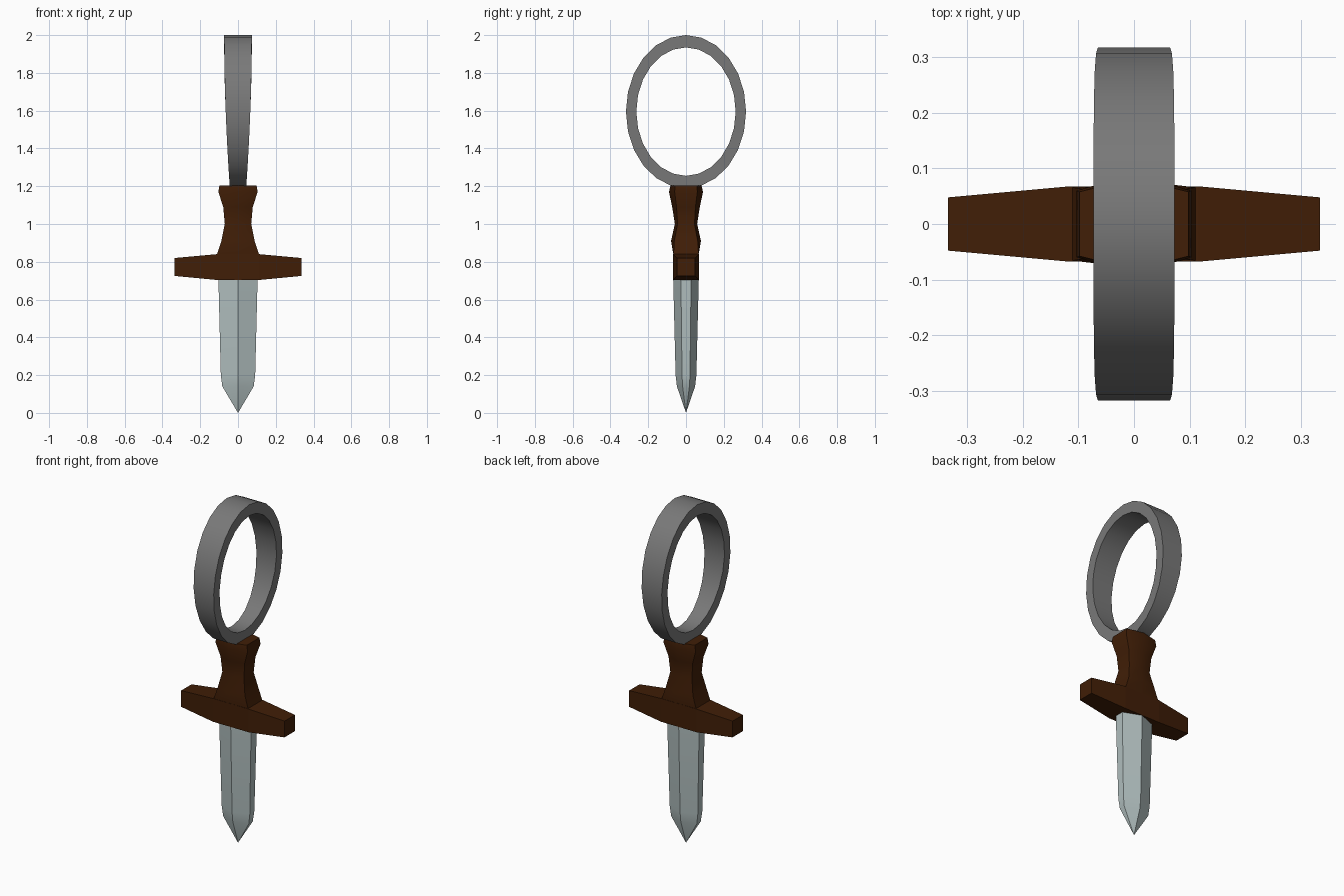
import bpy, math

if "Cube" in bpy.data.objects:
    bpy.data.objects.remove(bpy.data.objects["Cube"])


def material(name, rgb):
    m = bpy.data.materials.new(name)
    m.diffuse_color = (*rgb, 1)
    m.use_nodes = True
    m.node_tree.nodes["Principled BSDF"].inputs["Base Color"].default_value = m.diffuse_color
    return m


wood = material("dark_wood", (0.052, 0.013, 0.002))
steel = material("pale_steel", (0.44, 0.52, 0.52))
iron = material("dark_iron", (0.19, 0.19, 0.19))


def build(name, verts, faces, mat=None, smooth=None):
    me = bpy.data.meshes.new(name)
    me.from_pydata(verts, [], faces)
    ob = bpy.data.objects.new(name, me)
    bpy.context.collection.objects.link(ob)
    bpy.context.view_layer.objects.active = ob
    ob.select_set(True)
    if mat:
        me.materials.append(mat)
    bpy.ops.object.mode_set(mode='EDIT')
    bpy.ops.mesh.select_all(action='SELECT')
    bpy.ops.mesh.normals_make_consistent(inside=False)
    bpy.ops.object.mode_set(mode='OBJECT')
    if smooth:
        bpy.ops.object.shade_smooth_by_angle(angle=math.radians(smooth))
    ob.select_set(False)
    return ob


def loft(name, rings, mat, smooth=None, tip=None):
    """Skin a stack of equal-length rings, with flat ends or a pointed last end."""
    n = len(rings[0])
    verts = [v for r in rings for v in r]
    faces = [(k * n + i, k * n + (i + 1) % n, (k + 1) * n + (i + 1) % n, (k + 1) * n + i)
             for k in range(len(rings) - 1) for i in range(n)]
    faces.append(tuple(range(n)))
    last = (len(rings) - 1) * n
    if tip:
        verts.append(tip)
        faces += [(last + i, last + (i + 1) % n, len(verts) - 1) for i in range(n)]
    else:
        faces.append(tuple(range(last, last + n)))
    return build(name, verts, faces, mat, smooth)


def hexagon(z, x, ridge, edge):
    return [(x, -edge, z), (x, edge, z), (0, ridge, z),
            (-x, edge, z), (-x, -edge, z), (0, -ridge, z)]


# Blade: six-sided with a central ridge, tapering to a point
loft("blade", [hexagon(*p) for p in (
    (0.72, 0.104, 0.068, 0.027), (0.20, 0.091, 0.055, 0.021),
    (0.14, 0.083, 0.048, 0.018))], steel, 30, tip=(0, 0, 0))

# Grip: waisted, six-sided
loft("grip", [hexagon(*p) for p in (
    (0.82, 0.116, 0.066, 0.066), (0.84, 0.111, 0.067, 0.066),
    (0.91, 0.088, 0.079, 0.062), (1.00, 0.070, 0.059, 0.045),
    (1.09, 0.078, 0.073, 0.050), (1.17, 0.104, 0.090, 0.060),
    (1.205, 0.098, 0.082, 0.058))], wood, 30)

# Crossguard: bar tapering to both ends
loft("crossguard", [[(x, -y, z0), (x, y, z0), (x, y, z1), (x, -y, z1)]
                    for x, y, z0, z1 in (
    (-0.335, 0.048, 0.725, 0.820), (-0.115, 0.068, 0.704, 0.840),
    (0.115, 0.068, 0.704, 0.840), (0.335, 0.048, 0.725, 0.820))], wood)

# Pommel ring: oval band, narrower toward the grip
N = 24
verts, faces = [], []
for i in range(N):
    a = 2 * math.pi * i / N
    c, s = math.cos(a), math.sin(a)
    w = 0.065 + 0.015 * s - 0.007 * s * s
    for ry, rz, side in ((0.318, 0.405, 1), (0.318, 0.405, -1),
                         (0.263, 0.340, -1), (0.263, 0.340, 1)):
        verts.append((side * w, ry * c, 1.595 + rz * s))
    j = (i + 1) % N
    faces += [(i * 4 + k, j * 4 + k, j * 4 + (k + 1) % 4, i * 4 + (k + 1) % 4)
              for k in range(4)]
build("pommel_ring", verts, faces, iron, smooth=30)
